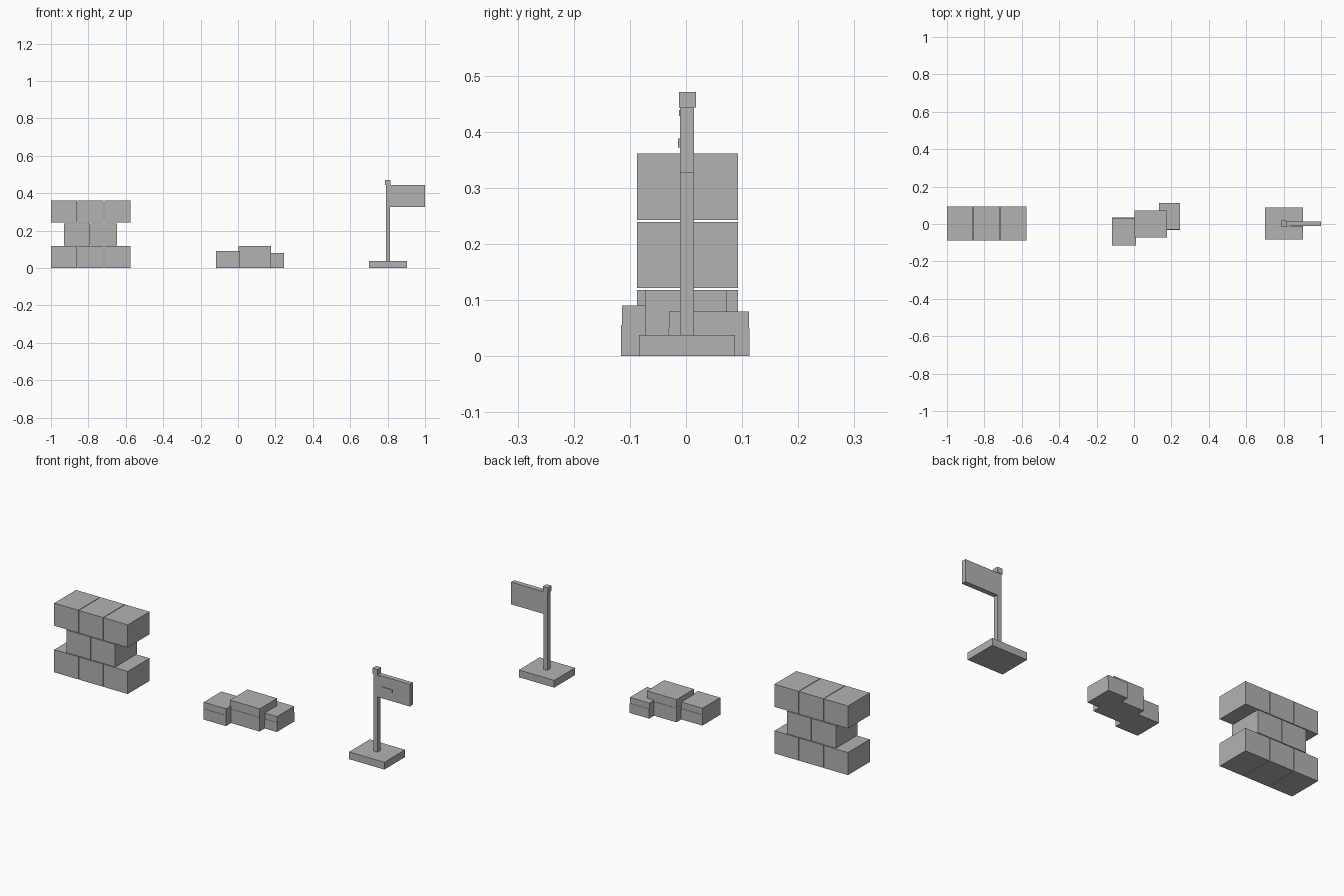
import bpy

cube = bpy.data.objects.get("Cube")
if cube:
    bpy.data.objects.remove(cube, do_unlink=True)

stone = bpy.data.materials.new("stone grey")
stone.use_nodes = True
GREY = (0.45, 0.45, 0.45, 1)
stone.diffuse_color = GREY
stone.node_tree.nodes["Principled BSDF"].inputs["Base Color"].default_value = GREY


def box(name, x, y, z):
    """Axis-aligned block from (low, high) ranges."""
    bpy.ops.mesh.primitive_cube_add(size=1)
    ob = bpy.context.object
    ob.name = name
    ob.location = [(a + b) / 2 for a, b in (x, y, z)]
    ob.scale = [b - a for a, b in (x, y, z)]
    bpy.ops.object.transform_apply(location=True, rotation=False, scale=True)
    ob.data.materials.append(stone)
    return ob


# Broken wall: three courses of bricks with narrow joints
pitch, gap, rise = 0.1425, 0.003, 0.1215
for row, (start, count) in enumerate([(-1, 3), (-0.93, 2), (-1, 3)]):
    for i in range(count):
        x = start + i * pitch
        z = row * rise
        box(f"wall_brick_{row}_{i}", (x, x + pitch - gap), (-0.0875, 0.0925), (z, z + 0.118))

# Rubble: three blocks, each with a slightly thicker lower layer
rubble = {
    "left": ((-0.118, 0.011), (-0.114, 0.032), 0.09),
    "middle": ((0.004, 0.176), (-0.072, 0.072), 0.118),
    "right": ((0.133, 0.246), (-0.03, 0.112), 0.08),
}
for side, (x, y, top) in rubble.items():
    split = top * 0.62
    box(f"rubble_{side}_lower", x, (y[0] - 0.0015, y[1] + 0.0015), (0, split))
    box(f"rubble_{side}_upper", x, y, (split, top))

# Signpost
thick = (-0.011, 0.0145)
box("sign_base", (0.70, 0.904), (-0.084, 0.0875), (0, 0.038))
box("sign_post", (0.79, 0.812), thick, (0.038, 0.443))
box("sign_cap", (0.786, 0.815), (-0.0125, 0.0175), (0.443, 0.471))
box("sign_board", (0.812, 1.0), thick, (0.327, 0.443))
box("sign_mark", (0.84, 0.90), (-0.0145, -0.011), (0.372, 0.388))
box("sign_bracket", (0.812, 0.832), (-0.0125, -0.011), (0.428, 0.439))
